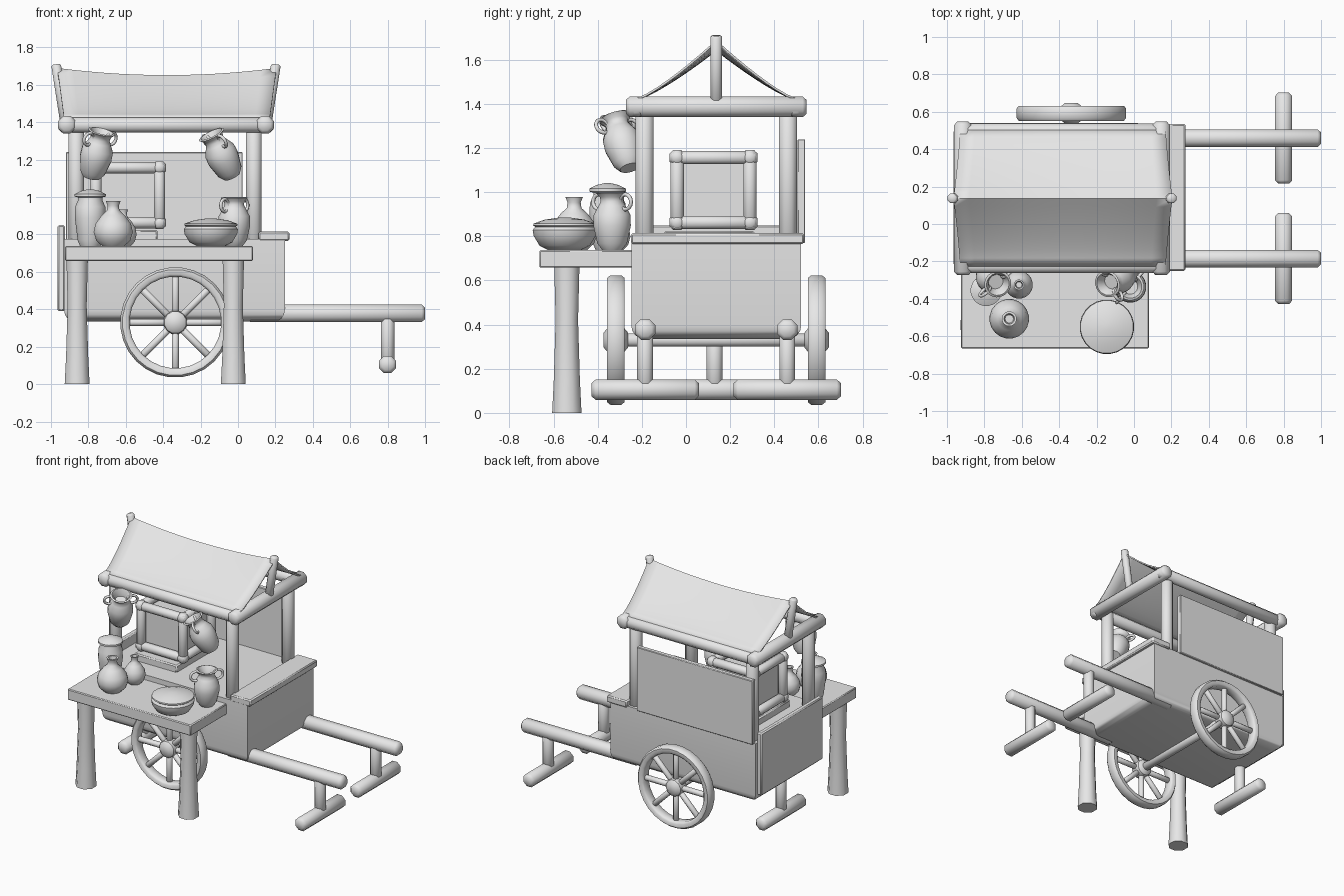
import bpy, bmesh, math
from mathutils import Vector, Matrix

if "Cube" in bpy.data.objects:
    bpy.data.objects.remove(bpy.data.objects["Cube"], do_unlink=True)

grey = bpy.data.materials.new("plain_grey")
grey.use_nodes = True
grey.diffuse_color = (0.8, 0.8, 0.8, 1)
grey.node_tree.nodes["Principled BSDF"].inputs["Base Color"].default_value = (0.8, 0.8, 0.8, 1)


def finish(bm, name, matrix=Matrix(), angle=40):
    bmesh.ops.recalc_face_normals(bm, faces=bm.faces)
    mesh = bpy.data.meshes.new(name)
    bm.to_mesh(mesh)
    bm.free()
    mesh.materials.append(grey)
    ob = bpy.data.objects.new(name, mesh)
    bpy.context.collection.objects.link(ob)
    ob.matrix_world = matrix
    bpy.ops.object.select_all(action='DESELECT')
    ob.select_set(True)
    bpy.context.view_layer.objects.active = ob
    bpy.ops.object.shade_smooth_by_angle(angle=math.radians(angle))
    return ob


def box(name, lo, hi, bevel=0.008):
    bm = bmesh.new()
    bmesh.ops.create_cube(bm, size=1)
    lo, hi = Vector(lo), Vector(hi)
    for v in bm.verts:
        v.co = Vector([(lo[i] + hi[i]) / 2 + v.co[i] * (hi[i] - lo[i]) for i in range(3)])
    if bevel:
        bmesh.ops.bevel(bm, geom=bm.edges[:], offset=bevel, segments=1, affect='EDGES')
    return finish(bm, name)


def frame(loc, axis=(0, 0, 1)):
    return Matrix.Translation(loc) @ Vector(axis).to_track_quat('Z', 'Y').to_matrix().to_4x4()


def lathe(name, profile, loc, axis=(0, 0, 1), sides=20, closed=False, angle=40):
    """Spin (radius, height) points about an axis, capping open ends."""
    bm = bmesh.new()
    rings = []
    for r, h in profile:
        ring = []
        for i in range(sides):
            a = math.tau * (i + 0.5) / sides
            ring.append(bm.verts.new((r * math.cos(a), r * math.sin(a), h)))
        rings.append(ring)
    pairs = list(zip(rings, rings[1:]))
    if closed:
        pairs.append((rings[-1], rings[0]))
    else:
        bm.faces.new(rings[0])
        bm.faces.new(rings[-1])
    for a, b in pairs:
        for i in range(sides):
            j = (i + 1) % sides
            bm.faces.new((a[i], a[j], b[j], b[i]))
    return finish(bm, name, frame(loc, axis), angle)


def rod(name, a, b, r, chamfer=0.018, sides=8):
    a, b = Vector(a), Vector(b)
    n, r = (b - a).length, r / math.cos(math.pi / sides)
    c = min(chamfer, r * 0.6)
    return lathe(name, [(r - c, 0), (r, c), (r, n - c), (r - c, n)], a, b - a, sides, angle=50)


def ring_handle(name, matrix, r=0.034, thick=0.009):
    bpy.ops.mesh.primitive_torus_add(major_radius=r, minor_radius=thick,
                                     major_segments=16, minor_segments=8)
    ob = bpy.context.object
    ob.name = name
    ob.data.materials.append(grey)
    ob.matrix_world = matrix @ Matrix.Rotation(math.pi / 2, 4, 'X')
    bpy.ops.object.shade_smooth()


MID = 0.137          # centre line of the cart across its width
SIDES = (("front", -1), ("back", 1))

# Cart body with a rounded underside
bm = bmesh.new()
bmesh.ops.create_cube(bm, size=1)
bmesh.ops.scale(bm, vec=(1.18, 0.77, 0.44), verts=bm.verts)
bmesh.ops.translate(bm, vec=(-0.34, MID, 0.555), verts=bm.verts)
low = [e for e in bm.edges if min(v.co.z for v in e.verts) < 0.4
       and max(v.co.z for v in e.verts) < 0.4]
bmesh.ops.bevel(bm, geom=low, offset=0.06, segments=4, profile=0.5, affect='EDGES')
finish(bm, "cart_body", angle=60)
box("cart_end_rim", (0.11, -0.25, 0.765), (0.275, 0.535, 0.815))
box("cart_tail_board", (-0.965, -0.22, 0.39), (-0.925, 0.5, 0.85))
box("cart_back_panel", (-0.92, 0.505, 0.77), (0.025, 0.54, 1.24), 0.004)

# Wheels, hubs, spokes and axle
WX, WZ = -0.335, 0.33
for side, s in SIDES:
    c = Vector((WX, MID + s * 0.455, WZ))
    lathe(side + "_wheel_rim",
          [(0.245, -0.028), (0.257, -0.04), (0.283, -0.04), (0.295, -0.025),
           (0.295, 0.025), (0.283, 0.04), (0.257, 0.04), (0.245, 0.028)],
          c, (0, 1, 0), 28, closed=True, angle=50)
    lathe(side + "_wheel_hub", [(0.035, -0.055), (0.06, -0.035), (0.066, 0),
                                (0.06, 0.035), (0.035, 0.055)], c, (0, 1, 0), 12)
    for i in range(8):
        a = math.tau * i / 8
        d = Vector((math.cos(a), 0, math.sin(a)))
        rod(f"{side}_wheel_spoke_{i}", c + d * 0.04, c + d * 0.255, 0.019, 0.002)
rod("axle", (WX, MID - 0.45, WZ), (WX, MID + 0.45, WZ), 0.03)


# Pulling shafts and T-shaped stands
def stand(name, x, y, top):
    rod(name + "_stand_post", (x, y, 0.1), (x, y, top), 0.036, 0.004)
    rod(name + "_stand_foot", (x, y - 0.243, 0.105), (x, y + 0.243, 0.105), 0.046)


for side, s in SIDES:
    y = MID + s * 0.322
    rod(side + "_shaft", (0.05, y, 0.378), (1.0, y, 0.378), 0.047)
    stand(side, 0.8, y, 0.37)
stand("tail", -0.865, 0.13, 0.37)

# Canopy posts and top frame
for side, s in SIDES:
    for end, x in (("tail", -0.865), ("shaft", 0.085)):
        y = MID + s * 0.325
        rod(f"{side}_{end}_post", (x, y, 0.75), (x, y, 1.38), 0.041, 0.004)
    y = MID + s * 0.36
    rod(side + "_top_beam", (-0.96, y, 1.385), (0.19, y, 1.385), 0.04)
for end, x, lean in (("tail", -0.915, -1), ("shaft", 0.145, 1)):
    rod(end + "_cross_beam", (x, MID - 0.41, 1.387), (x, MID + 0.41, 1.387), 0.047)
    rod(end + "_ridge_pole", (x + lean * 0.01, MID, 1.4), (x + lean * 0.058, MID, 1.71),
        0.026, 0.008)

# Sagging cloth roof
bm = bmesh.new()
NX, NY = 14, 16
grid = []
for j in range(NY + 1):
    v = j / NY * 2 - 1
    row = []
    for i in range(NX + 1):
        u = i / NX * 2 - 1
        rise = (1 - abs(v)) ** 1.25
        ridge = 1.652 + 0.038 * u * u
        row.append(bm.verts.new((-0.38 + u * (0.55 + 0.035 * rise), MID + v * 0.365,
                                 1.425 + (ridge - 1.425) * rise)))
    grid.append(row)
for a, b in zip(grid, grid[1:]):
    for i in range(NX):
        bm.faces.new((a[i], a[i + 1], b[i + 1], b[i]))
roof = finish(bm, "cloth_roof", angle=60)
mod = roof.modifiers.new("thickness", 'SOLIDIFY')
mod.thickness = 0.01

# Side table with two flared legs
box("table_top", (-0.925, -0.665, 0.658), (0.08, -0.24, 0.738), 0.006)
for name, x in (("left_end", -0.86), ("right_end", -0.025)):
    lathe(name + "_table_leg", [(0.072, 0), (0.064, 0.15), (0.055, 0.42), (0.062, 0.67)],
          (x, -0.54, 0), sides=8, angle=50)

# Crate with rounded edge bars and recessed sides
C, H = Vector((-0.59, 0.125, 1.01)), Vector((0.17, 0.165, 0.147))
box("crate_base", (-0.78, -0.1, 0.765), (-0.43, 0.31, 0.825))
box("crate_core", C - H * 0.86, C + H * 0.86, 0)
for axis in range(3):
    p, q = [i for i in range(3) if i != axis]
    for sp in (-1, 1):
        for sq in (-1, 1):
            a = C.copy()
            a[p] += sp * H[p]
            a[q] += sq * H[q]
            b = a.copy()
            a[axis] -= H[axis] + 0.034
            b[axis] += H[axis] + 0.034
            rod(f"crate_bar_{'xyz'[axis]}", a, b, 0.03, 0.012)

# Pots standing on the table
T = 0.738
lathe("tall_jar", [(0.055, 0), (0.068, 0.03), (0.083, 0.15), (0.082, 0.21), (0.066, 0.245),
                   (0.066, 0.26), (0.084, 0.265), (0.084, 0.278), (0.05, 0.295),
                   (0.015, 0.303)], (-0.79, -0.355, T))
FLASK = [(0.06, 0), (0.092, 0.03), (0.106, 0.075), (0.096, 0.12), (0.062, 0.165),
         (0.034, 0.19), (0.03, 0.215), (0.04, 0.24), (0.028, 0.24), (0.022, 0.2)]
lathe("large_flask", FLASK, (-0.667, -0.507, T))
lathe("small_flask", [(r * 0.7, h * 0.82) for r, h in FLASK], (-0.615, -0.325, T))
lathe("lidded_bowl", [(0.075, 0), (0.115, 0.02), (0.142, 0.065), (0.146, 0.09), (0.135, 0.105),
                      (0.144, 0.112), (0.142, 0.12), (0.09, 0.138), (0.02, 0.148)],
      (-0.145, -0.55, T), sides=24)

# Two-handled jugs, one standing and two hanging
JUG = [(0.045, 0), (0.068, 0.03), (0.086, 0.11), (0.084, 0.16), (0.062, 0.2), (0.052, 0.22),
       (0.056, 0.24), (0.074, 0.258), (0.062, 0.262), (0.046, 0.235), (0.04, 0.21)]


def jug(name, loc, axis, turn):
    ob = lathe(name, JUG, loc, axis)
    for i in range(2):
        spin = Matrix.Rotation(turn + math.pi * i, 4, 'Z')
        ring_handle(f"{name}_handle_{i}",
                    frame(loc, axis) @ spin @ Matrix.Translation((0.078, 0, 0.218)))


jug("standing_jug", (-0.02, -0.335, T), (0, 0, 1), math.radians(50))
jug("hanging_jug_tail", (-0.785, -0.255, 1.105), (0.06, -0.07, 0.26), 0)
jug("hanging_jug_shaft", (-0.03, -0.255, 1.11), (-0.12, -0.07, 0.24), 0)
